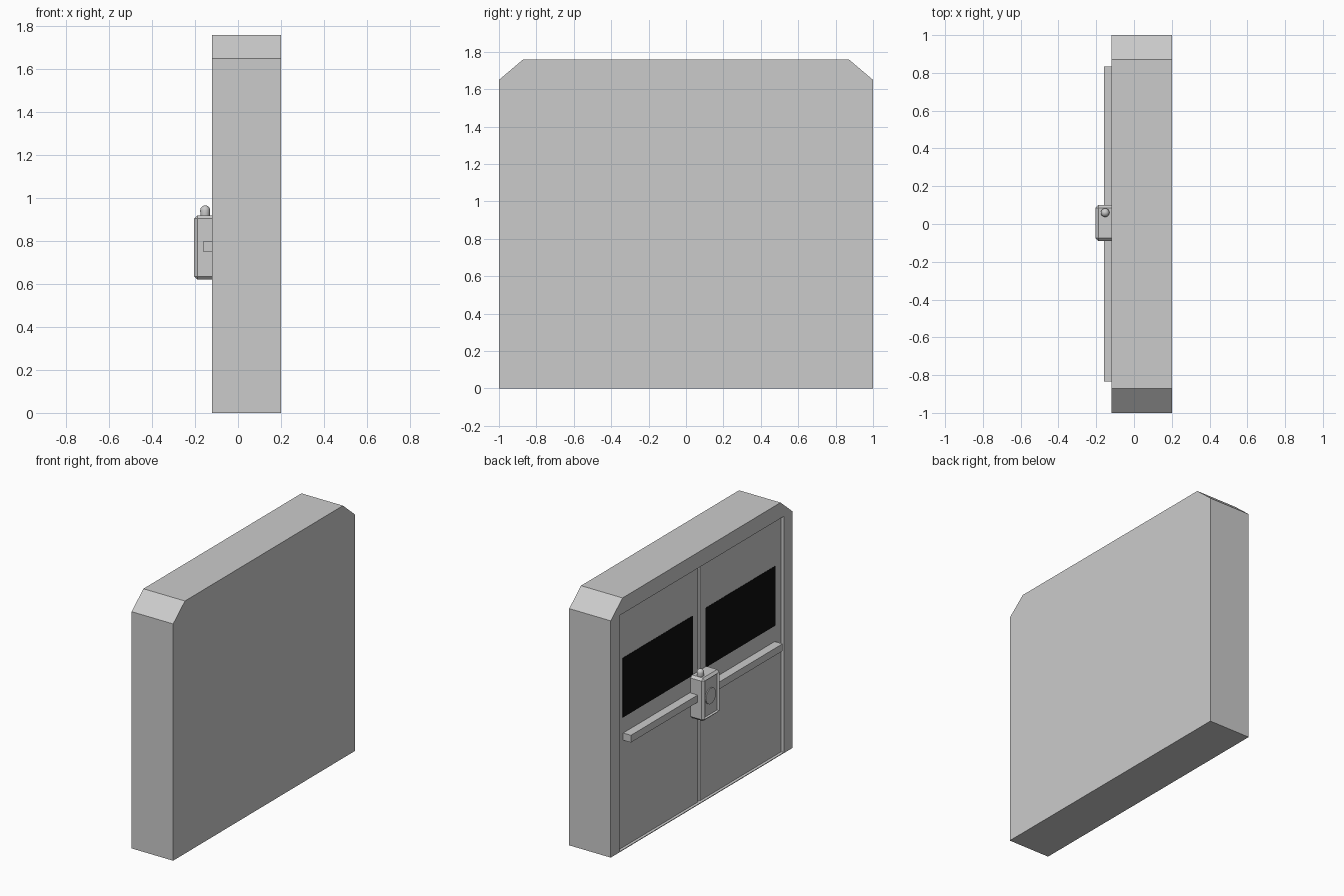
import bpy
import bmesh
from mathutils import Matrix, Vector

if "Cube" in bpy.data.objects:
    bpy.data.objects.remove(bpy.data.objects["Cube"], do_unlink=True)


def material(name, value):
    m = bpy.data.materials.new(name)
    m.use_nodes = True
    colour = (value, value, value, 1)
    m.diffuse_color = colour
    m.node_tree.nodes["Principled BSDF"].inputs["Base Color"].default_value = colour
    return m


grey = material("light grey", 0.6)
black = material("window black", 0.004)


def finish(name, bm, mat=grey):
    bmesh.ops.recalc_face_normals(bm, faces=bm.faces)
    mesh = bpy.data.meshes.new(name)
    bm.to_mesh(mesh)
    bm.free()
    obj = bpy.data.objects.new(name, mesh)
    bpy.context.collection.objects.link(obj)
    mesh.materials.append(mat)
    return obj


def box_mesh(x, y, z):
    bm = bmesh.new()
    bmesh.ops.create_cube(bm, size=1)
    for v in bm.verts:
        v.co = [(a + b) / 2 + c * (b - a) for (a, b), c in zip((x, y, z), v.co)]
    return bm


def box(name, x, y, z, mat=grey):
    return finish(name, box_mesh(x, y, z), mat)


def slab(name, outline, x0, x1):
    """Extrude a y-z outline along x."""
    bm = bmesh.new()
    face = bm.faces.new([bm.verts.new((x0, y, z)) for y, z in outline])
    ext = bmesh.ops.extrude_face_region(bm, geom=[face])
    for item in ext["geom"]:
        if isinstance(item, bmesh.types.BMVert):
            item.co.x = x1
    return finish(name, bm)


FRONT, DOOR, GROOVE, BACK = -0.12, -0.10, -0.08, 0.2
OPEN_Y, OPEN_Z = 0.905, 1.65

# Solid wall with clipped top corners, and the raised frame round the doors
arch = [(1, 0), (1, 1.65), (0.87, 1.76), (-0.87, 1.76), (-1, 1.65), (-1, 0)]
opening = [(-OPEN_Y, 0), (-OPEN_Y, OPEN_Z), (OPEN_Y, OPEN_Z), (OPEN_Y, 0)]
slab("wall", arch, GROOVE, BACK)
slab("door_frame", arch + opening, FRONT, GROOVE)
box("threshold", (FRONT, GROOVE), (-OPEN_Y, OPEN_Y), (0, 0.005))

# Door leaves, windows and push bars on both sides
for side, s in (("left", 1), ("right", -1)):
    def span(a, b):
        return tuple(sorted((s * a, s * b)))
    box(side + "_door", (DOOR, GROOVE), span(0.01, OPEN_Y), (0.005, OPEN_Z))
    box(side + "_window", (DOOR - 0.002, DOOR), span(0.07, 0.84), (0.91, 1.325), black)
    box(side + "_bar", (-0.16, DOOR), span(0.06, 0.835), (0.75, 0.8))

# Chamfered lock box with a sunken front panel
bm = box_mesh((-0.205, -0.09), (-0.09, 0.1), (0.62, 0.92))
bmesh.ops.bevel(bm, geom=bm.edges[:], offset=0.016, segments=1, affect='EDGES')
bm.normal_update()
panel = min(bm.faces, key=lambda f: f.calc_center_median().x)
bmesh.ops.inset_region(bm, faces=[panel], thickness=0.008)
for v in panel.verts:
    v.co.x += 0.012
finish("lock_box", bm)

# Rounded boss inside the panel
bm = bmesh.new()
bmesh.ops.create_cone(bm, cap_ends=True, segments=20, radius1=0.055, radius2=0.055, depth=0.01,
                      matrix=Matrix.Translation((-0.195, 0.01, 0.77)) @ Matrix.Rotation(1.5708, 4, 'Y'))
finish("lock_boss", bm)

# Domed button on top of the lock box
bm = bmesh.new()
bmesh.ops.create_uvsphere(bm, u_segments=16, v_segments=10, radius=0.023)
for v in bm.verts:
    v.co += Vector((-0.153, 0.06, 0.943 if v.co.z > -0.001 else 0.91))
button = finish("lock_button", bm)
bpy.ops.object.select_all(action='DESELECT')
button.select_set(True)
bpy.context.view_layer.objects.active = button
bpy.ops.object.shade_smooth_by_angle(angle=0.7)
